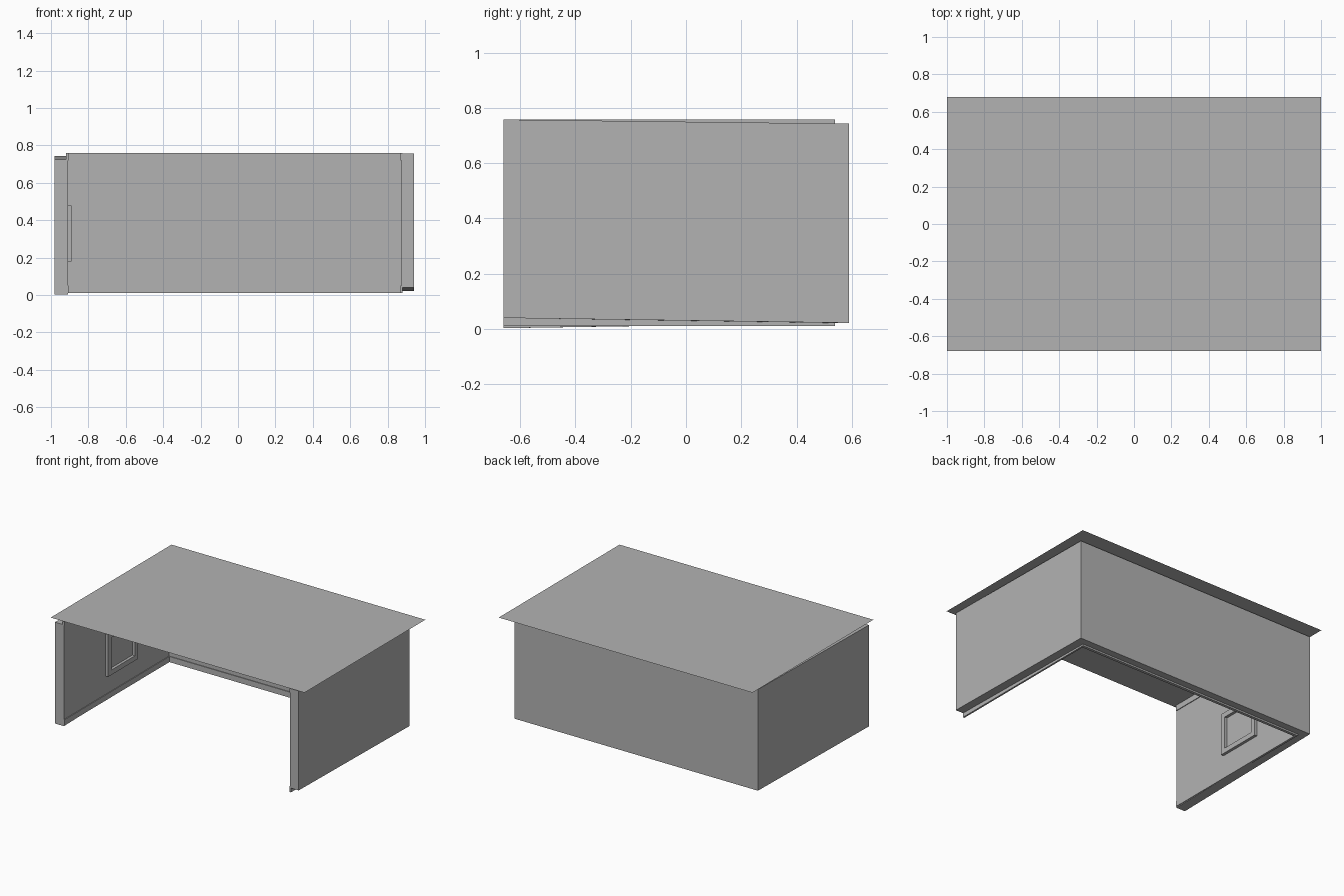
import bpy, bmesh

if "Cube" in bpy.data.objects:
    bpy.data.objects.remove(bpy.data.objects["Cube"])

grey = bpy.data.materials.new("plain grey")
grey.diffuse_color = (0.45, 0.45, 0.45, 1)
grey.use_nodes = True
grey.node_tree.nodes["Principled BSDF"].inputs["Base Color"].default_value = grey.diffuse_color


def finish(name, bm):
    bmesh.ops.recalc_face_normals(bm, faces=bm.faces)
    me = bpy.data.meshes.new(name)
    bm.to_mesh(me)
    bm.free()
    me.materials.append(grey)
    ob = bpy.data.objects.new(name, me)
    bpy.context.collection.objects.link(ob)
    return ob


def u_strip(name, stations):
    """Sweep a rectangular section round the open room; each station is
    (outer xy, inner xy, bottom z, top z)."""
    bm = bmesh.new()
    rings = []
    for o, i, z0, z1 in stations:
        rings.append([bm.verts.new((*p, z)) for p, z in
                      ((o, z0), (i, z0), (i, z1), (o, z1))])
    for a, b in zip(rings, rings[1:]):
        for k in range(4):
            n = (k + 1) % 4
            bm.faces.new((a[k], a[n], b[n], b[k]))
    bm.faces.new(rings[0])
    bm.faces.new(rings[-1])
    return finish(name, bm)


def box(name, lo, hi):
    bm = bmesh.new()
    bmesh.ops.create_cube(bm, size=1)
    for v in bm.verts:
        v.co = [(l + h) / 2 + c * (h - l) for l, h, c in zip(lo, hi, v.co)]
    return finish(name, bm)


FRONT = -0.66

# walls on three sides, the side walls slightly sloped towards the front
u_strip("walls", [
    ((-0.98, FRONT), (-0.91, FRONT), 0.003, 0.725),
    ((-0.98, 0.59), (-0.91, 0.525), 0.022, 0.743),
    ((0.94, 0.59), (0.873, 0.525), 0.022, 0.743),
    ((0.94, FRONT), (0.873, FRONT), 0.04, 0.758)])

# thin trim along the foot and head of the walls
for name, z0, z1 in (("skirting", 0.01, 0.05), ("cornice", 0.72, 0.759)):
    u_strip(name, [
        ((-0.92, FRONT), (-0.905, FRONT), z0, z1),
        ((-0.92, 0.54), (-0.905, 0.52), z0, z1),
        ((0.88, 0.54), (0.868, 0.52), z0, z1),
        ((0.88, FRONT), (0.868, FRONT), z0, z1)])

# flat overhanging roof sheet
bm = bmesh.new()
bm.faces.new([bm.verts.new((x, y, 0.76)) for x, y in
              ((-1, -0.68), (1, -0.68), (1, 0.68), (-1, 0.68))])
finish("roof", bm)

# window frame on the inside of the left wall
y0, y1, z0, z1, b = -0.19, 0.145, 0.18, 0.48, 0.035
for name, lo, hi in (
        ("window_sill", (y0, z0), (y1, z0 + b)),
        ("window_head", (y0, z1 - b), (y1, z1)),
        ("window_front_jamb", (y0, z0 + b), (y0 + b, z1 - b)),
        ("window_back_jamb", (y1 - b, z0 + b), (y1, z1 - b))):
    box(name, (-0.915, *lo), (-0.89, *hi))
